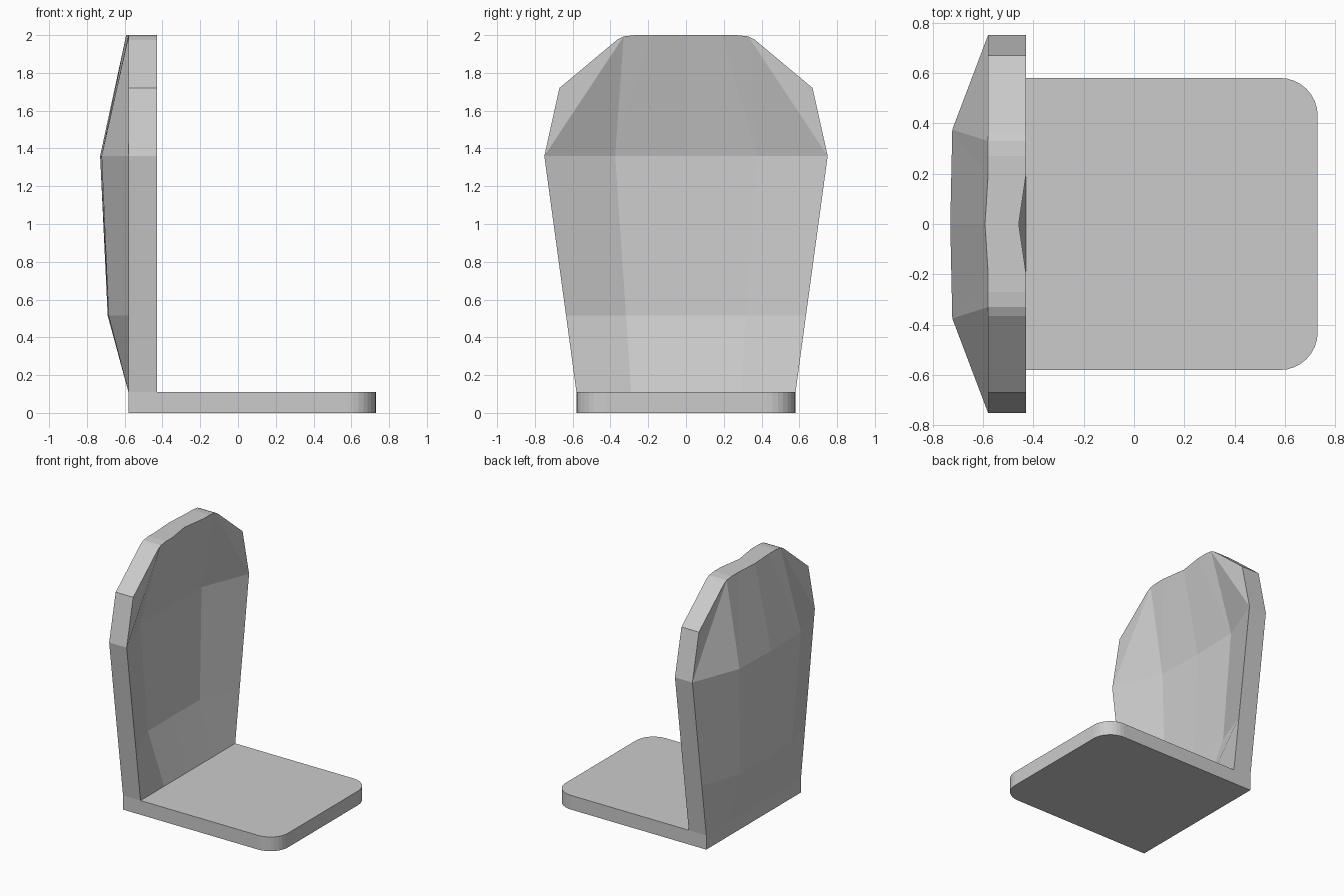
import bpy, bmesh, math

if "Cube" in bpy.data.objects:
    bpy.data.objects.remove(bpy.data.objects["Cube"])


def finish(bm, name):
    bmesh.ops.recalc_face_normals(bm, faces=bm.faces[:])
    mesh = bpy.data.meshes.new(name)
    bm.to_mesh(mesh)
    bm.free()
    obj = bpy.data.objects.new(name, mesh)
    bpy.context.collection.objects.link(obj)
    return obj


# Seat: slab with two rounded front corners
R, W, FRONT, BACK, T = 0.15, 0.58, 0.73, -0.58, 0.11
outline = [(BACK, -W)]
for sign, start in ((-1, -90), (1, 0)):
    for i in range(9):
        a = math.radians(start + i * 90 / 8)
        outline.append((FRONT - R + R * math.cos(a), sign * (W - R) + R * math.sin(a)))
outline.append((BACK, W))
bm = bmesh.new()
base = bm.faces.new([bm.verts.new((x, y, 0)) for x, y in outline])
ext = bmesh.ops.extrude_face_region(bm, geom=[base])
bmesh.ops.translate(bm, vec=(0, 0, T),
                    verts=[v for v in ext["geom"] if isinstance(v, bmesh.types.BMVert)])
finish(bm, "seat")

# Backrest: dished, faceted shell with a flat rim
RIM_BACK, RIM_FRONT = -0.58, -0.43
# row: half width, height, (back x, front x) at quarter columns and at centre
rows = [
    (0.58, 0.11, (-0.58, -0.43), (-0.58, -0.43)),
    (0.635, 0.515, (-0.685, -0.55), (-0.69, -0.555)),
    (0.75, 1.36, (-0.722, -0.575), (-0.73, -0.583)),
]
# half of the top edge, shoulder to centre
top = [(0.365, 1.975), (0.33, 1.993), (0.27, 2.0), (0.19, 2.0)]


def shell_points(side):
    rim = (RIM_BACK, RIM_FRONT)[side]
    pts = []
    for w, z, quarter, mid in rows:
        xs = (rim, quarter[side], mid[side], quarter[side], rim)
        pts += [(x, w * (i - 2) / 2, z) for i, x in enumerate(xs)]
    pts += [(rim, -y, z) for y, z in top]
    pts.append(((-0.592, -0.458)[side], 0, 2.0))
    pts += [(rim, y, z) for y, z in reversed(top)]
    pts += [(rim, -0.67, 1.72), (rim, 0.67, 1.72)]
    return pts


faces = [(r + c, r + c + 1, r + c + 6, r + c + 5) for r in (0, 5) for c in range(4)]
faces += [(10, 11, 16), (10, 16, 15, 24), (11, 12, 19, 18), (11, 18, 17, 16),
          (14, 22, 13), (14, 25, 23, 22), (13, 20, 19, 12), (13, 22, 21, 20)]
rim_loop = [0, 1, 2, 3, 4, 9, 14, 25, 23, 22, 21, 20, 19, 18, 17, 16, 15, 24, 10, 5]

bm = bmesh.new()
shells = [[bm.verts.new(p) for p in shell_points(s)] for s in (0, 1)]
for verts in shells:
    for f in faces:
        bm.faces.new([verts[i] for i in f])
for a, b in zip(rim_loop, rim_loop[1:] + rim_loop[:1]):
    bm.faces.new((shells[0][a], shells[0][b], shells[1][b], shells[1][a]))
finish(bm, "backrest")
